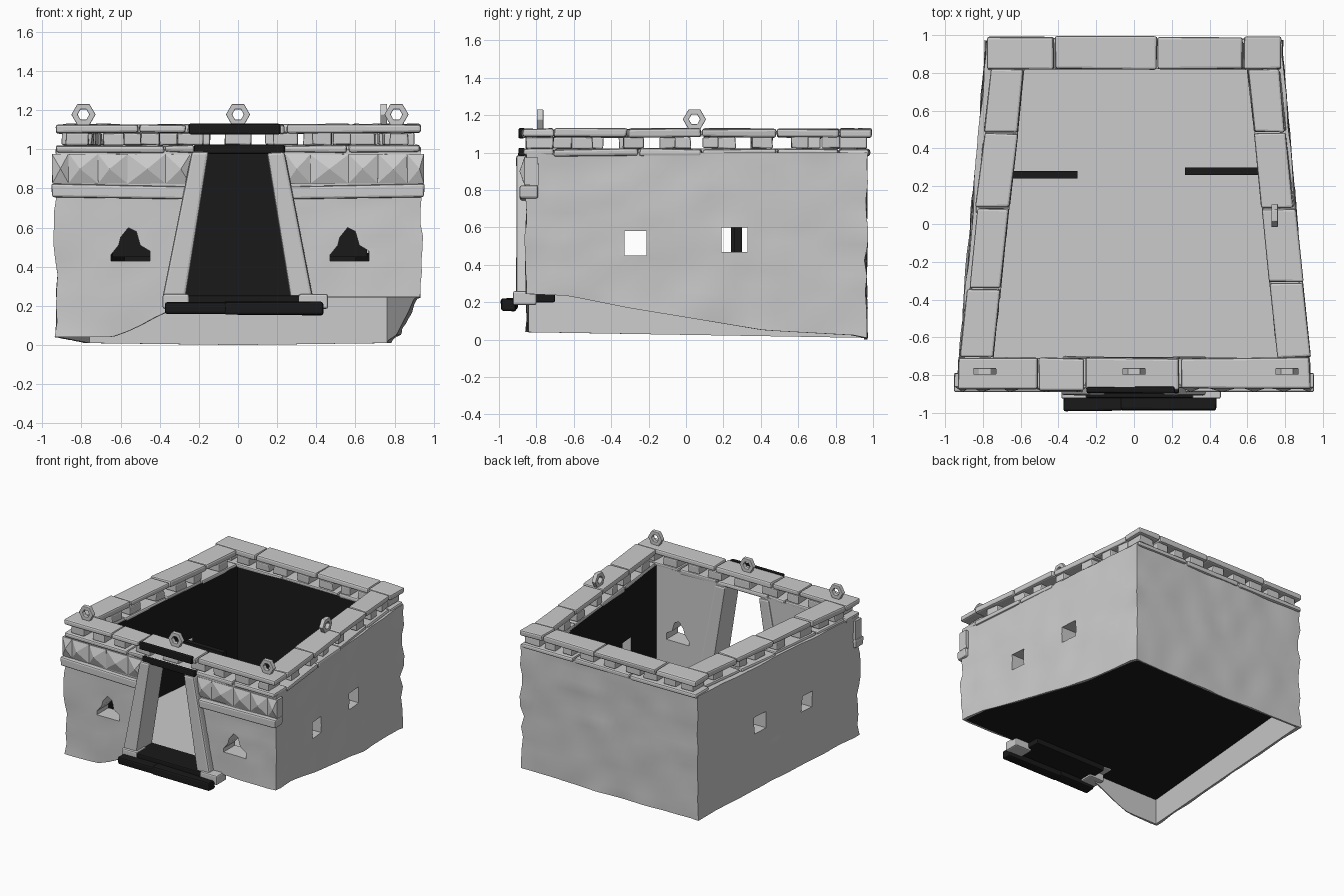
import bpy, bmesh, math, random
from mathutils import Vector, noise

if "Cube" in bpy.data.objects:
    bpy.data.objects.remove(bpy.data.objects["Cube"])

random.seed(4)
dark = bpy.data.materials.new("dark")
dark.diffuse_color = (0.01, 0.01, 0.01, 1)
dark.use_nodes = True
dark.node_tree.nodes["Principled BSDF"].inputs["Base Color"].default_value = dark.diffuse_color
stone = bpy.data.materials.new("stone")
stone.diffuse_color = (0.6, 0.6, 0.6, 1)
stone.use_nodes = True
stone.node_tree.nodes["Principled BSDF"].inputs["Base Color"].default_value = stone.diffuse_color

# plan corners: front left, front right, back right, back left
OUT = [Vector(p) for p in ((-.935, -.855), (.935, -.855), (.78, .965), (-.78, .965))]
INN = [Vector(p) for p in ((-.745, -.71), (.76, -.71), (.60, .82), (-.58, .82))]


def finish(name, bm, bevel=0, mat=None):
    bmesh.ops.recalc_face_normals(bm, faces=bm.faces)
    me = bpy.data.meshes.new(name)
    bm.to_mesh(me)
    bm.free()
    ob = bpy.data.objects.new(name, me)
    bpy.context.collection.objects.link(ob)
    if mat:
        me.materials.append(mat)
    if bevel:
        m = ob.modifiers.new("bevel", 'BEVEL')
        m.width, m.segments = bevel, 2
    return ob


def add_prism(bm, pts, axis, lo, hi, jit=0):
    """Extrude a 2D outline along axis x, y or z."""
    def place(p, d):
        v = {'x': (d, p[0], p[1]), 'y': (p[0], d, p[1]), 'z': (p[0], p[1], d)}[axis]
        return bm.verts.new([c + random.uniform(-jit, jit) for c in v])
    a = [place(p, lo) for p in pts]
    b = [place(p, hi) for p in pts]
    n = len(pts)
    bm.faces.new(a)
    bm.faces.new(b[::-1])
    for i in range(n):
        bm.faces.new((a[i], b[i], b[(i + 1) % n], a[(i + 1) % n]))
    return b


def prism(name, pts, axis, lo, hi, bevel=0, mat=None, jit=0):
    bm = bmesh.new()
    add_prism(bm, pts, axis, lo, hi, jit)
    return finish(name, bm, bevel, mat)


def rect(x0, x1, y0, y1):
    return [(x0, y0), (x1, y0), (x1, y1), (x0, y1)]


def interp(t, table):
    for (a, va), (b, vb) in zip(table, table[1:]):
        if t <= b:
            return va + (vb - va) * (t - a) / (b - a)
    return table[-1][1]


# walls: one closed ring, lumpy outside, thin skirt below floor level
FLOOR = .25
BOTTOM = [[(0, .04), (.15, .04), (.21, .08), (.29, .16), (.36, .21), (.5, .245), (1, .245)],
          [(0, .245), (.12, .235), (.3, .17), (.7, .05), (1, .02)],
          [(0, 0.01), (.5, 0), (1, 0.01)],
          [(0, .01), (1, .04)]]
COLS, ROWS = 26, 12
bm = bmesh.new()
rings = []
for w in range(4):
    for c in range(COLS):
        t = c / COLS
        o = OUT[w].lerp(OUT[(w + 1) % 4], t)
        i = INN[w].lerp(INN[(w + 1) % 4], t)
        out_dir = (o - i).normalized()
        skin = o.lerp(i, .1)
        zb = interp(t, BOTTOM[w])
        ring = []
        for r in range(ROWS + 1):
            z = zb + (1 - zb) * r / ROWS
            d = .014 * noise.noise(Vector((o.x * 5, o.y * 5, z * 8)))
            if c == 0:
                d += random.uniform(-.012, .014)
            p = o + out_dir * d
            ring.append(bm.verts.new((p.x, p.y, z)))
        for p, z in ((i, 1), (i, FLOOR), (skin, FLOOR), (skin, zb)):
            ring.append(bm.verts.new((p.x, p.y, z)))
        rings.append(ring)
for k, a in enumerate(rings):
    b = rings[(k + 1) % len(rings)]
    for j in range(len(a)):
        n = (j + 1) % len(a)
        f = bm.faces.new((a[j], b[j], b[n], a[n]))
        f.smooth = True
        if j == ROWS + 1 and k >= COLS:
            f.material_index = 1
walls = finish("walls", bm, mat=stone)
walls.data.materials.append(dark)

# openings: tapered door, bell shaped front windows, square side windows
bm = bmesh.new()
add_prism(bm, [(-.27, FLOOR - .002), (.27, FLOOR - .002), (.15, 1.1), (-.15, 1.1)], 'y', -1.2, -.6)
bell = [(-.1, .43), (.1, .43), (.1, .48), (.05, .51), (.03, .58), (-.01, .6), (-.05, .55), (-.06, .51), (-.1, .46)]
for cx in (-.55, .57):
    add_prism(bm, [(cx + x, z) for x, z in bell], 'y', -1.2, -.6)
for y0, y1, z0, z1 in ((-.33, -.21, .45, .58), (.19, .33, .47, .60)):
    add_prism(bm, rect(y0, y1, z0, z1), 'x', -1.2, 1.2)
cutter = finish("opening_cutter", bm)
cutter.hide_render = True
m = walls.modifiers.new("openings", 'BOOLEAN')
m.operation, m.solver, m.object = 'DIFFERENCE', 'EXACT', cutter
bpy.context.view_layer.objects.active = walls
walls.select_set(True)
bpy.ops.object.modifier_apply(modifier=m.name)
bpy.data.objects.remove(cutter)
bpy.ops.object.shade_smooth_by_angle(angle=math.radians(35))

# floor with dark underside, and dark boards inside the walls
plan = [o.lerp(i, .12) for o, i in zip(OUT, INN)]
floor = prism("floor", plan, 'z', FLOOR - .008, FLOOR, mat=stone)
floor.data.materials.append(dark)
for f in floor.data.polygons:
    if f.normal.z < -.5:
        f.material_index = 1
prism("inner_board_left", rect(-.66, -.30, .24, .28), 'z', .45, .60, mat=dark)
prism("inner_board_right", rect(.27, .66, .26, .30), 'z', .45, .60, mat=dark)


def side_plan(w, t0, t1, grow=0.0):
    """Outline of a beam piece along wall w; front and back run through the corners."""
    if w % 2 == 0:
        o0, o1 = OUT[w], OUT[(w + 1) % 4]
        yo = o0.y + math.copysign(.02 + grow, o0.y)
        xs = [o0.x + (o1.x - o0.x) * t for t in (t0, t1)]
        return rect(xs[0], xs[1], yo, INN[w].y)
    i0, i1 = INN[w], INN[(w + 1) % 4]
    side = math.copysign(1, i0.x)
    a, b = i0.lerp(i1, t0), i0.lerp(i1, t1)
    wd = Vector((side * (.175 + grow), 0))
    return [a, b, b + wd, a + wd]


# two roof edge courses of irregular beams
SPLITS = {"lower_course": [(0, .3, .38, .62, .8, 1), (0, .3, .52, .78, 1), (0, .3, .62, 1), (0, .25, .5, .8, 1)],
          "upper_course": [(0, .23, .36, .63, 1), (0, .26, .52, .78, 1), (0, .13, .42, .77, 1), (0, .22, .48, .76, 1)]}
for name, z0, z1 in (("lower_course", .983, 1.02), ("upper_course", 1.082, 1.128)):
    for w in range(4):
        ts = SPLITS[name][w]
        for t0, t1 in zip(ts, ts[1:]):
            prism(name, side_plan(w, t0 + .002, t1 - .002, random.uniform(-.01, .008)),
                  'z', z0, z1, .012, jit=.005)

# small spacer blocks between the courses
SPACERS = [(.06, .16, .26, .37, .5, .63, .73, .84, .94), (.1, .28, .4, .55, .73, .86, .97)]
for w in range(4):
    for t in SPACERS[w % 2]:
        h = random.uniform(.025, .042)
        pts = side_plan(w, t - h, t + h, -.02)
        prism("spacer_block", pts, 'z', 1.022, 1.084, .008, jit=.004)

# faceted stones and ledges on the front, each side of the door
for s in (-1, 1):
    edges = [.95, .865, .715, .565, .37, .245]
    for b, a in zip(edges, edges[1:]):
        bm = bmesh.new()
        add_prism(bm, rect(s * a, s * b, .825, .975), 'y', -.79, -.862, .002)
        face = min(bm.faces, key=lambda f: f.calc_center_median().y)
        v = bmesh.ops.poke(bm, faces=[face])['verts'][0]
        v.co.y = -.89
        v.co.x += random.uniform(-.02, .02)
        finish("faceted_stone", bm)
    prism("front_ledge", [(s * .27, .745), (s * .6, .75), (s * .95, .755), (s * .955, .825), (s * .25, .81)],
          'y', -.89, -.79, .012)
    # door jamb and its foot
    prism("door_jamb", [(s * .385, .24), (s * .265, .24), (s * .145, .985), (s * .24, .985)],
          'y', -.905, -.70, .014, jit=.004)
    prism("jamb_foot", rect(s * .42 - .11, s * .42 + .04, .185, .26) if s > 0 else rect(-.385, -.25, .185, .26),
          'y', -.925, -.80, .01)

# threshold, step and dark lintel facings
prism("threshold", rect(-.30, .34, .2, .252), 'y', -.92, -.70, .008, dark)
prism("door_step_left", rect(-.375, -.06, .162, .22), 'y', -.99, -.90, .012, dark, .004)
prism("door_step_right", rect(-.07, .44, .155, .218), 'y', -.985, -.91, .012, dark, .006)
prism("lower_lintel", rect(-.225, .24, .978, 1.024), 'y', -.895, -.86, .01, dark, .003)
prism("upper_lintel", rect(-.25, .215, 1.075, 1.13), 'y', -.895, -.86, .01, dark, .003)


# six sided rings on the roof edge
def ring(x, y, z, axis):
    bm = bmesh.new()
    loops = []
    for r, d in ((.062, -.017), (.062, .017), (.03, .017), (.03, -.017)):
        loop = []
        for k in range(6):
            u, v = r * math.cos(k * math.pi / 3), r * math.sin(k * math.pi / 3)
            loop.append(bm.verts.new((x + u, y + d, z + v) if axis == 'y' else (x + d, y + u, z + v)))
        loops.append(loop)
    for a, b in zip(loops, loops[1:] + loops[:1]):
        for k in range(6):
            n = (k + 1) % 6
            bm.faces.new((a[k], a[n], b[n], b[k]))
    finish("roof_ring", bm, .004)


for x in (-.79, 0, .81):
    ring(x, -.78, 1.178, 'y')
ring(.745, .045, 1.178, 'x')
